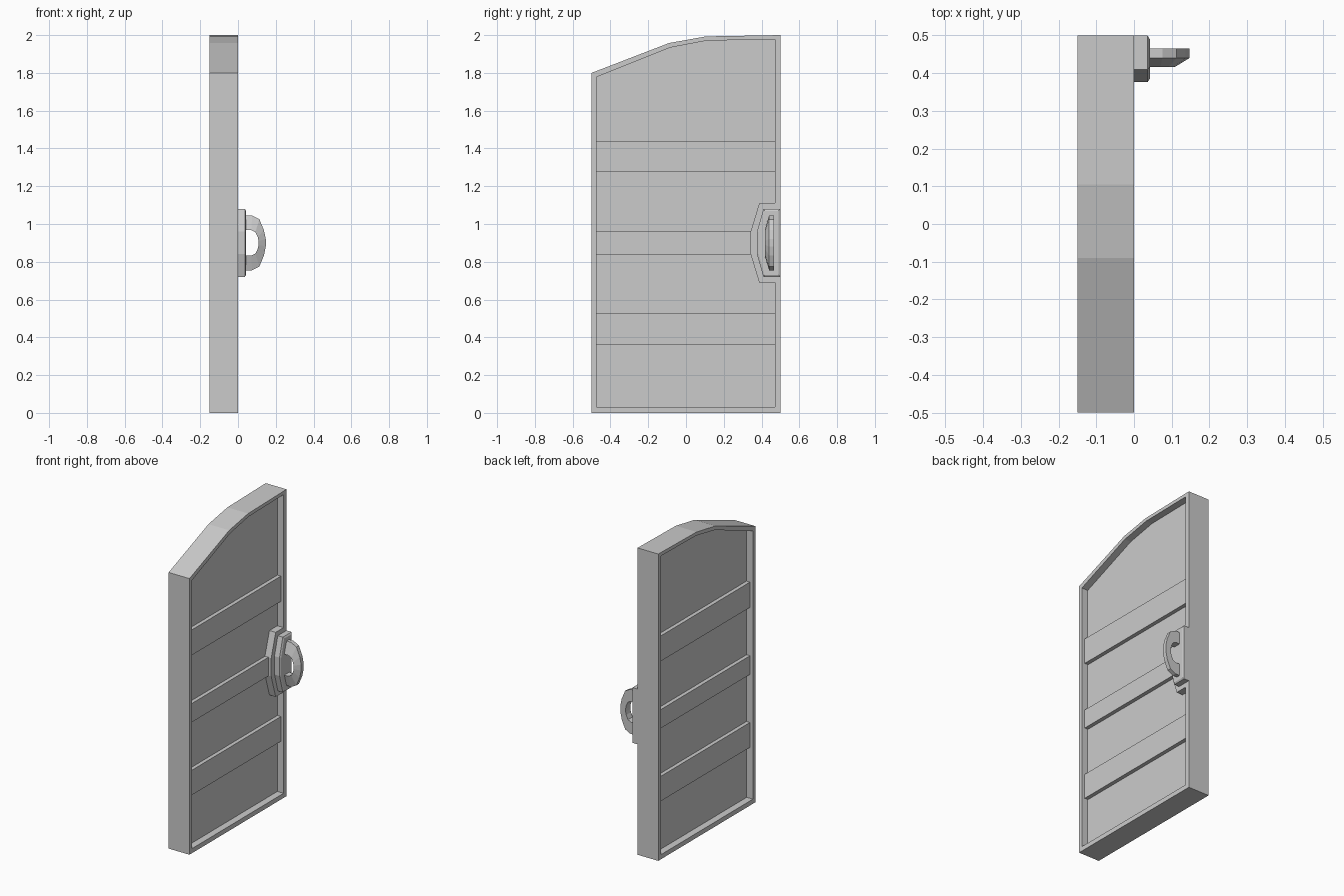
import bpy, bmesh

if "Cube" in bpy.data.objects:
    bpy.data.objects.remove(bpy.data.objects["Cube"])


def loft(name, loops, closed=False):
    """Skin a list of equal-length point loops; cap the ends unless closed."""
    bm = bmesh.new()
    rings = [[bm.verts.new(p) for p in loop] for loop in loops]
    n = len(rings[0])
    pairs = list(zip(rings, rings[1:]))
    if closed:
        pairs.append((rings[-1], rings[0]))
    for a, b in pairs:
        for i in range(n):
            j = (i + 1) % n
            bm.faces.new((a[i], a[j], b[j], b[i]))
    if not closed:
        bm.faces.new(rings[0])
        bm.faces.new(rings[-1])
    bmesh.ops.recalc_face_normals(bm, faces=bm.faces)
    mesh = bpy.data.meshes.new(name)
    bm.to_mesh(mesh)
    bm.free()
    obj = bpy.data.objects.new(name, mesh)
    bpy.context.collection.objects.link(obj)
    return obj


def at(x, outline):
    return [(x, y, z) for y, z in outline]


def mirror_z(points, zc=0.9):
    return points + [(a, 2 * zc - z) for a, z in reversed(points)]


# Door leaf: arched slab with a recessed panel on both faces
outer = [(-0.5, 0), (0.5, 0), (0.5, 2), (0.105, 1.993), (-0.09, 1.958), (-0.5, 1.8)]
inner = [(-0.475, 0.03), (0.47, 0.03), (0.47, 1.977), (0.11, 1.971),
         (-0.083, 1.934), (-0.475, 1.778)]
front, back, depth = 0.0, -0.15, 0.045
loft("door_leaf", [at(front - depth, inner), at(front, inner), at(front, outer),
                   at(back, outer), at(back, inner), at(back + depth, inner)])

# Cross planks on both faces
for label, z0, z1 in (("lower", 0.363, 0.525), ("middle", 0.838, 0.96), ("upper", 1.275, 1.44)):
    for side in ("front", "back"):
        end = 0.345 if (label, side) == ("middle", "front") else 0.47
        rect = [(-0.473, z0), (end, z0), (end, z1), (-0.473, z1)]
        xs = (-0.05, -0.02) if side == "front" else (-0.10, -0.13)
        loft(f"{label}_plank_{side}", [at(x, rect) for x in xs])

# Frame widening behind the handle plate
bulge = mirror_z([(0.47, 1.11), (0.388, 1.11), (0.342, 0.96)])
loft("lock_block", [at(-0.046, bulge), at(0, bulge)])

# Handle plate with chamfered rim
plate = mirror_z([(0.5, 1.08), (0.41, 1.08), (0.376, 0.96)])
rim = mirror_z([(0.49, 1.07), (0.416, 1.07), (0.385, 0.957)])
loft("handle_plate", [at(0, plate), at(0.036, plate), at(0.042, rim)])

# Pull handle: D-shaped loop with one bevelled side
arc_out = [(0.038, 1.045), (0.075, 1.045), (0.113, 1.025), (0.137, 0.968), (0.147, 0.92)]
arc_in = [(0.038, 0.968), (0.07, 0.968), (0.092, 0.957), (0.105, 0.93), (0.109, 0.91)]
sections = []
for (xo, zo), (xi, zi) in zip(mirror_z(arc_out), mirror_z(arc_in)):
    sections.append([(xo, 0.466, zo), (xi, 0.466, zi), (xi, 0.417, zi), (xo, 0.44, zo)])
loft("pull_handle", sections)
